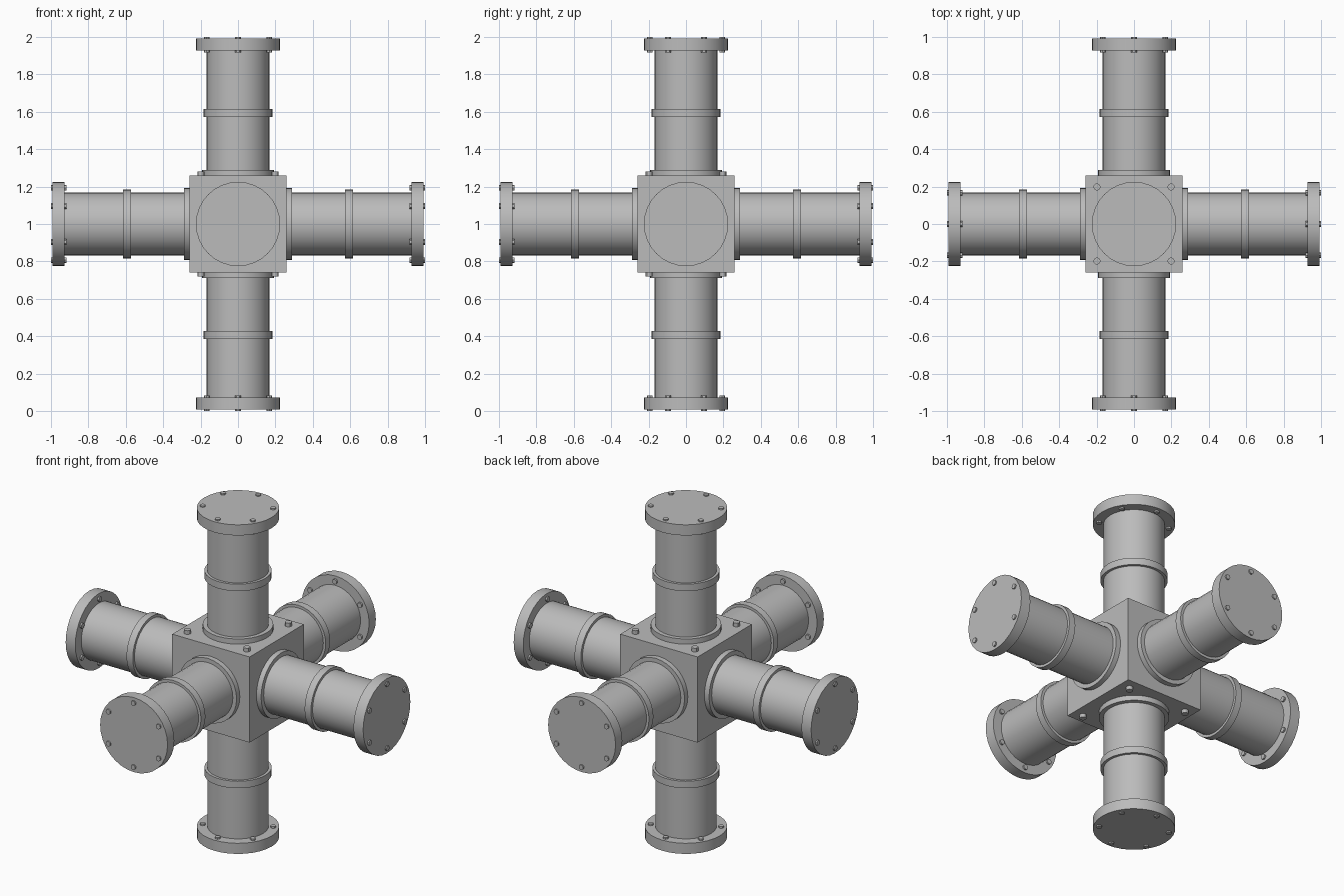
import bpy
import bmesh
from math import radians, sin, cos
from mathutils import Matrix, Vector

if "Cube" in bpy.data.objects:
    bpy.data.objects.remove(bpy.data.objects["Cube"], do_unlink=True)

CENTRE = Vector((0, 0, 1))
HALF = 0.258          # half the hub's side
BOLT_RING = 0.193     # bolt circle radius

steel = bpy.data.materials.new("grey_steel")
steel.use_nodes = True
steel.diffuse_color = (0.5, 0.5, 0.5, 1)
steel.node_tree.nodes["Principled BSDF"].inputs["Base Color"].default_value = (0.5, 0.5, 0.5, 1)


def finish(name, bm, frame):
    """Turn a bmesh into a placed, edge-aware smooth object."""
    mesh = bpy.data.meshes.new(name)
    bm.to_mesh(mesh)
    bm.free()
    mesh.materials.append(steel)
    obj = bpy.data.objects.new(name, mesh)
    bpy.context.collection.objects.link(obj)
    obj.matrix_world = frame
    bpy.ops.object.select_all(action="DESELECT")
    obj.select_set(True)
    bpy.context.view_layer.objects.active = obj
    bpy.ops.object.shade_smooth_by_angle(angle=radians(30))


def add_cylinder(bm, radius, low, high, sides=32, x=0, y=0):
    bmesh.ops.create_cone(
        bm, cap_ends=True, segments=sides, radius1=radius, radius2=radius,
        depth=high - low, matrix=Matrix.Translation((x, y, (low + high) / 2)))


def cylinder(name, frame, radius, low, high):
    bm = bmesh.new()
    add_cylinder(bm, radius, low, high)
    finish(name, bm, frame)


# Central hub
bm = bmesh.new()
bmesh.ops.create_cube(bm, size=2 * HALF)
finish("hub", bm, Matrix.Translation(CENTRE))

# Arm directions, each with the direction its first bolt points to
ARMS = {
    "top": ((0, 0, 1), (0, 1, 0)),
    "bottom": ((0, 0, -1), (0, 1, 0)),
    "front": ((0, -1, 0), (0, 0, 1)),
    "back": ((0, 1, 0), (0, 0, 1)),
    "left": ((1, 0, 0), (0, 0, 1)),
    "right": ((-1, 0, 0), (0, 0, 1)),
}

for side, (axis, up) in ARMS.items():
    z, y = Vector(axis), Vector(up)
    frame = Matrix.Translation(CENTRE) @ Matrix((y.cross(z), y, z)).transposed().to_4x4()

    # Pipe with its base collar, middle band and end flange
    cylinder(side + "_pipe", frame, 0.168, HALF - 0.02, 0.95)
    cylinder(side + "_collar", frame, 0.193, HALF - 0.01, 0.289)
    cylinder(side + "_band", frame, 0.184, 0.573, 0.615)
    cylinder(side + "_flange", frame, 0.225, 0.928, 0.992)

    # Six bolts through the flange
    bm = bmesh.new()
    for i in range(6):
        a = radians(90 + 60 * i)
        add_cylinder(bm, 0.015, 0.918, 1.0, 12, BOLT_RING * cos(a), BOLT_RING * sin(a))
    finish(side + "_flange_bolts", bm, frame)

    # Corner bolts on the upper and lower hub faces
    if side in ("top", "bottom"):
        bm = bmesh.new()
        for sx in (-1, 1):
            for sy in (-1, 1):
                add_cylinder(bm, 0.019, HALF - 0.01, 0.28, 12, sx * 0.198, sy * 0.198)
        finish(side + "_hub_bolts", bm, frame)
